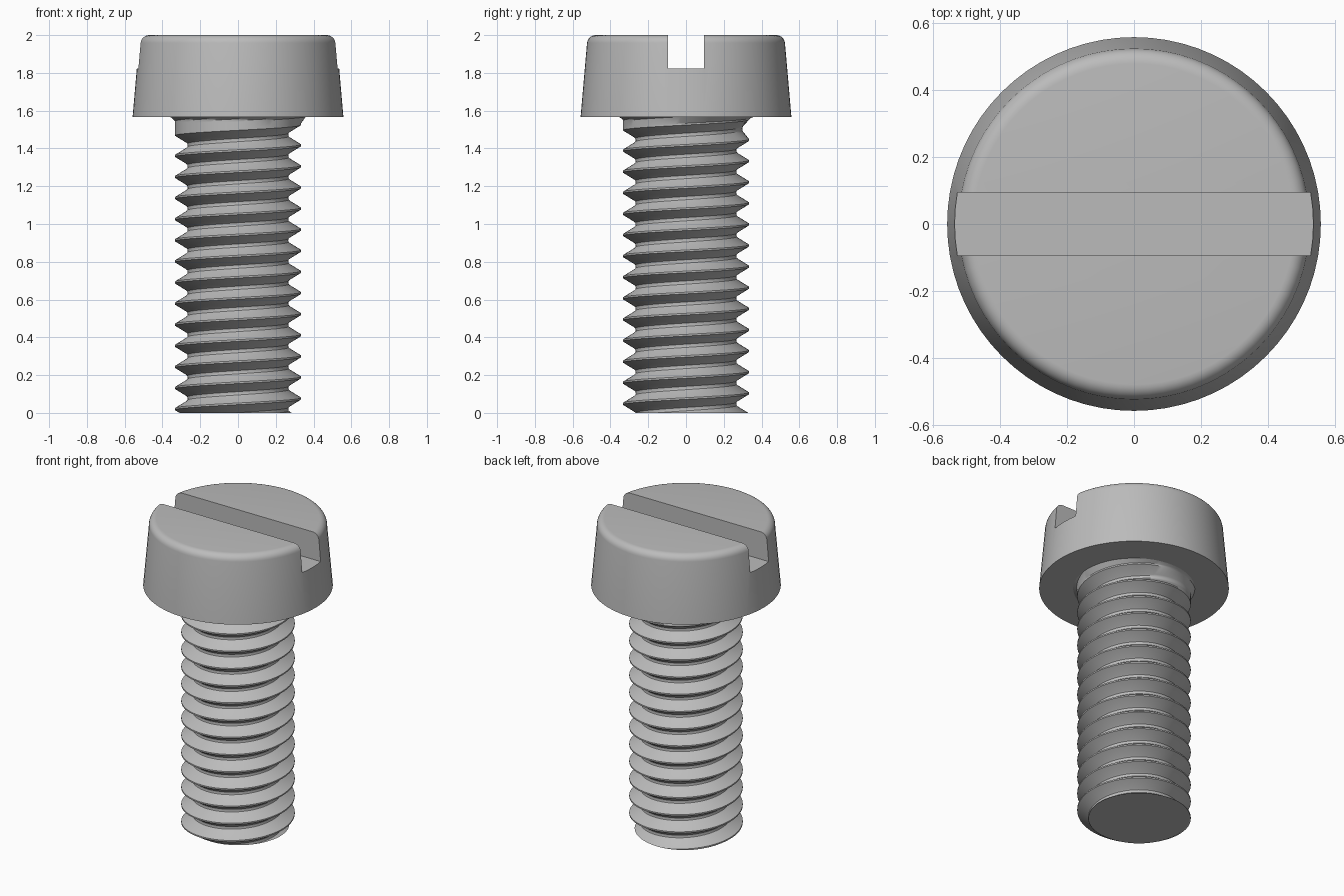
import bpy, bmesh, math

cube = bpy.data.objects.get("Cube")
if cube:
    bpy.data.objects.remove(cube, do_unlink=True)

SEG = 72
PITCH = 2 / 17.9
CREST_R, DEPTH = 0.334, 0.068
HEAD_Z, TOP_Z, HEAD_R = 1.567, 2.0, 0.558
CREST_START = 0.076

steel = bpy.data.materials.new("steel_grey")
steel.use_nodes = True
COLOUR = (0.5, 0.5, 0.5, 1)
steel.diffuse_color = COLOUR
steel.node_tree.nodes["Principled BSDF"].inputs["Base Color"].default_value = COLOUR


def make_object(name, bm):
    bmesh.ops.recalc_face_normals(bm, faces=bm.faces[:])
    mesh = bpy.data.meshes.new(name)
    bm.to_mesh(mesh)
    bm.free()
    mesh.materials.append(steel)
    obj = bpy.data.objects.new(name, mesh)
    bpy.context.collection.objects.link(obj)
    return obj


def activate(obj):
    bpy.ops.object.select_all(action='DESELECT')
    obj.select_set(True)
    bpy.context.view_layer.objects.active = obj


def smooth(obj):
    activate(obj)
    bpy.ops.object.shade_smooth_by_angle(angle=math.radians(30))


# Thread section: (fraction of pitch above the crest, fraction of depth)
SECTION = [(0, 0), (0.04, 0), (0.36, 0.86), (0.42, 0.97), (0.5, 1),
           (0.58, 0.97), (0.64, 0.86), (0.96, 0), (1, 0)]


def thread_radius(z, turn):
    """Radius of the shank at a height and a fraction of a turn."""
    if z > 1.55:
        return CREST_R + 0.024 * ((z - 1.55) / (HEAD_Z - 1.55)) ** 2
    offset = (z - CREST_START) / PITCH - turn
    f = offset % 1
    for (a, da), (b, db) in zip(SECTION, SECTION[1:]):
        if f <= b:
            depth = da + (db - da) * (f - a) / (b - a)
            break
    # the groove runs out below the head
    groove_z = CREST_START + (math.floor(offset) + 0.5 + turn) * PITCH
    fade = min(1, max(0, (1.515 - groove_z) / 0.025))
    return CREST_R - DEPTH * depth * fade


# Threaded shank: a helical grid, cut flat at both ends
bm = bmesh.new()
steps = [f for f, _ in SECTION[:-1]]
rows = [t + f for t in range(-3, 16) for f in steps]
columns = []
for i in range(SEG):
    turn = i / SEG
    angle = turn * math.tau
    column = []
    for row in rows:
        z = CREST_START + (row + turn) * PITCH
        z = min(max(z, 0), HEAD_Z)
        r = thread_radius(z, turn)
        column.append(bm.verts.new((r * math.cos(angle), r * math.sin(angle), z)))
    columns.append(column)
for i in range(SEG):
    shift = len(steps) if i == SEG - 1 else 0
    a, b = columns[i], columns[(i + 1) % SEG]
    for k in range(len(rows) - 1 - shift):
        bm.faces.new((a[k], b[k + shift], b[k + 1 + shift], a[k + 1]))
bmesh.ops.remove_doubles(bm, verts=bm.verts[:], dist=0.0002)
rim = [e for e in bm.edges if e.is_boundary and all(v.co.z < 0.001 for v in e.verts)]
bmesh.ops.edgeloop_fill(bm, edges=rim)
smooth(make_object("threaded_shank", bm))

# Tapered head with a rounded top edge
FILLET = 0.045
SLOPE = math.tan(math.radians(5))
profile = [(0, HEAD_Z), (HEAD_R, HEAD_Z)]
centre_r = HEAD_R - SLOPE * (TOP_Z - FILLET - HEAD_Z) - FILLET
for i in range(7):
    a = math.radians(5 + 85 * i / 6)
    profile.append((centre_r + FILLET * math.cos(a), TOP_Z - FILLET + FILLET * math.sin(a)))
profile.append((0, TOP_Z))
bm = bmesh.new()
verts = [bm.verts.new((r, 0, z)) for r, z in profile]
edges = [bm.edges.new(pair) for pair in zip(verts, verts[1:])]
bmesh.ops.spin(bm, geom=verts + edges, cent=(0, 0, 0), axis=(0, 0, 1),
               angle=math.tau, steps=SEG, use_merge=True)
bmesh.ops.remove_doubles(bm, verts=bm.verts[:], dist=0.0002)
# single flat faces for the top and the underside
for level in (HEAD_Z, TOP_Z):
    flat = [f for f in bm.faces if all(abs(v.co.z - level) < 0.0005 for v in f.verts)]
    bmesh.ops.dissolve_faces(bm, faces=flat, use_verts=False)
head = make_object("slotted_head", bm)

# Driver slot
SLOT_Z, SLOT_WIDTH = 1.822, 0.188
bm = bmesh.new()
bmesh.ops.create_cube(bm, size=1)
bmesh.ops.scale(bm, vec=(1.5, SLOT_WIDTH, 0.4), verts=bm.verts[:])
bmesh.ops.translate(bm, vec=(0, 0, SLOT_Z + 0.2), verts=bm.verts[:])
cutter = make_object("slot_cutter", bm)
cutter.hide_render = True
activate(head)
cut = head.modifiers.new("slot", 'BOOLEAN')
cut.operation = 'DIFFERENCE'
cut.solver = 'EXACT'
cut.object = cutter
bpy.ops.object.modifier_apply(modifier=cut.name)
bpy.data.objects.remove(cutter, do_unlink=True)
smooth(head)
